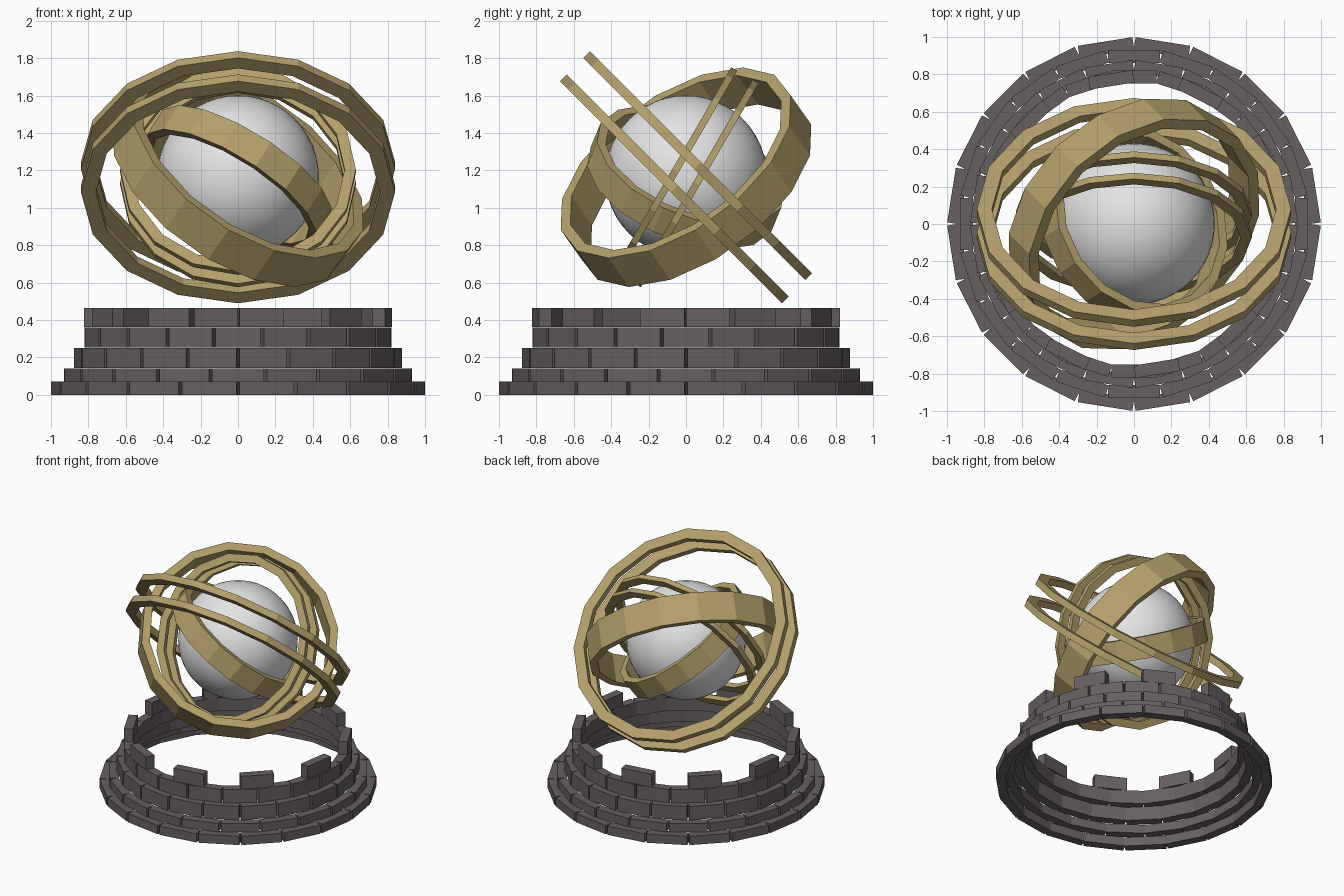
import bpy, bmesh
from math import radians, sin, cos, tan, pi
from mathutils import Matrix, Euler, Vector

if "Cube" in bpy.data.objects:
    bpy.data.objects.remove(bpy.data.objects["Cube"])


def material(name, rgb):
    m = bpy.data.materials.new(name)
    m.diffuse_color = (*rgb, 1)
    m.use_nodes = True
    m.node_tree.nodes["Principled BSDF"].inputs["Base Color"].default_value = m.diffuse_color
    return m


GOLD = material("antique_gold", (0.46, 0.35, 0.15))
STONE = material("dark_stone", (0.135, 0.115, 0.118))
PEARL = material("pale_grey", (0.78, 0.78, 0.78))
CENTRE = Vector((0, 0, 1.163))


def finish(name, bm, mat):
    bmesh.ops.recalc_face_normals(bm, faces=bm.faces)
    me = bpy.data.meshes.new(name)
    bm.to_mesh(me)
    bm.free()
    me.materials.append(mat)
    ob = bpy.data.objects.new(name, me)
    bpy.context.collection.objects.link(ob)
    return ob


def ring(name, outer, inner, width, rot, offset=0.0, sides=16):
    """Flat-sided hoop, shifted along its own axis, then tilted about the centre."""
    bm = bmesh.new()
    loops = []
    for i in range(sides):
        a = 2 * pi * i / sides
        loops.append([bm.verts.new((r * cos(a), r * sin(a), offset + z))
                      for r, z in ((outer, -width / 2), (outer, width / 2),
                                   (inner, width / 2), (inner, -width / 2))])
    for i in range(sides):
        p, q = loops[i], loops[(i + 1) % sides]
        for j in range(4):
            k = (j + 1) % 4
            bm.faces.new((p[j], q[j], q[k], p[k]))
    e = Euler([radians(v) for v in rot])
    bm.transform(Matrix.Translation(CENTRE) @ e.to_matrix().to_4x4())
    return finish(name, bm, GOLD)


def brick_course(name, face_r, z0, z1, start, step, depth=0.068):
    """Circle of box bricks; face_r is the distance to the outer brick face."""
    bm = bmesh.new()
    length = 2 * (face_r - depth) * tan(radians(9)) + 0.004
    for i in range(360 // step):
        m = (Matrix.Rotation(radians(start + i * step), 4, 'Z')
             @ Matrix.Translation((face_r - depth / 2, 0, (z0 + z1) / 2))
             @ Matrix.Diagonal((depth, length, z1 - z0, 1)))
        bmesh.ops.create_cube(bm, size=1, matrix=m)
    return finish(name, bm, STONE)


# Stepped brick base, alternate courses staggered, top course with gaps
brick_course("base_course_1", 0.988, 0.0, 0.07, 9, 18)
brick_course("base_course_2", 0.93, 0.072, 0.14, 0, 18)
brick_course("base_course_3", 0.867, 0.142, 0.25, 9, 18)
brick_course("base_course_4", 0.82, 0.254, 0.36, 0, 18)
brick_course("base_battlements", 0.815, 0.362, 0.465, 27, 36)

# Central globe
bm = bmesh.new()
bmesh.ops.create_uvsphere(bm, u_segments=48, v_segments=24, radius=0.432,
                          matrix=Matrix.Translation(CENTRE + Vector((0, 0, 0.005))))
for f in bm.faces:
    f.smooth = True
finish("globe", bm, PEARL)

# Paired thin rings
for side, s in (("upper", 1), ("lower", -1)):
    ring("outer_thin_ring_" + side, 0.84, 0.76, 0.05, (-45, 0, 0), s * 0.088)
    ring("inner_thin_ring_" + side, 0.63, 0.57, 0.0375, (60, 0, 0), s * 0.066)

# Broad single bands
ring("outer_broad_ring", 0.72, 0.66, 0.22, (45, 0, 45))
ring("inner_broad_ring", 0.535, 0.485, 0.16, (37, 0, 123.4))
